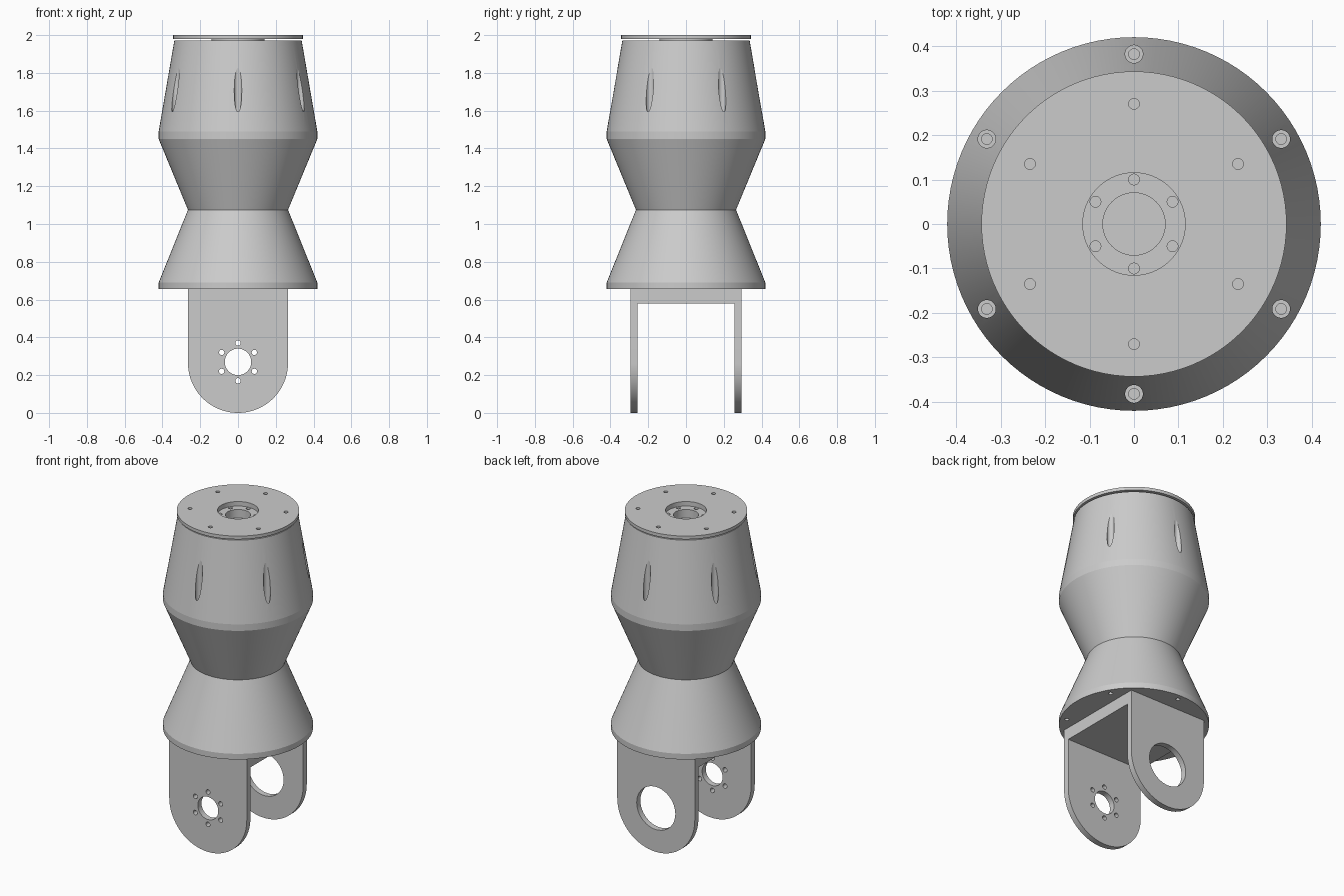
import bpy, bmesh
from math import sin, cos, pi, radians
from mathutils import Matrix, Vector

cube = bpy.data.objects.get("Cube")
if cube:
    bpy.data.objects.remove(cube, do_unlink=True)

grey = bpy.data.materials.new("plain grey")
grey.use_nodes = True
COLOUR = (0.6, 0.6, 0.6, 1)
grey.diffuse_color = COLOUR
grey.node_tree.nodes["Principled BSDF"].inputs["Base Color"].default_value = COLOUR


def to_object(name, bm):
    bmesh.ops.recalc_face_normals(bm, faces=bm.faces)
    mesh = bpy.data.meshes.new(name)
    bm.to_mesh(mesh)
    bm.free()
    mesh.materials.append(grey)
    ob = bpy.data.objects.new(name, mesh)
    bpy.context.collection.objects.link(ob)
    return ob


def lathe(name, profile, steps=96):
    bm = bmesh.new()
    verts = [bm.verts.new((r, 0, z)) for r, z in profile]
    edges = [bm.edges.new((a, b)) for a, b in zip(verts, verts[1:])]
    bmesh.ops.spin(bm, geom=verts + edges, cent=(0, 0, 0), axis=(0, 0, 1),
                   angle=2 * pi, steps=steps)
    bmesh.ops.remove_doubles(bm, verts=bm.verts, dist=1e-4)
    return to_object(name, bm)


def select(ob):
    bpy.ops.object.select_all(action='DESELECT')
    ob.select_set(True)
    bpy.context.view_layer.objects.active = ob


def drill(ob, holes, axis='Z'):
    """Cut round holes given as (centre, radius, length)."""
    bm = bmesh.new()
    turn = Matrix.Rotation(pi / 2, 4, 'X') if axis == 'Y' else Matrix()
    for centre, radius, length in holes:
        bmesh.ops.create_cone(bm, cap_ends=True, segments=48, radius1=radius,
                              radius2=radius, depth=length,
                              matrix=Matrix.Translation(centre) @ turn)
    cutter = to_object("hole_cutter", bm)
    cutter.hide_render = True
    mod = ob.modifiers.new("holes", 'BOOLEAN')
    mod.operation = 'DIFFERENCE'
    mod.solver = 'EXACT'
    mod.object = cutter
    select(ob)
    bpy.ops.object.modifier_apply(modifier=mod.name)
    bpy.data.objects.remove(cutter, do_unlink=True)


def ring(radius):
    """Six evenly spaced positions on a bolt circle."""
    return [(radius * cos(radians(a)), radius * sin(radians(a)))
            for a in range(30, 390, 60)]


def finish(ob):
    select(ob)
    bpy.ops.object.shade_smooth_by_angle(angle=radians(8))


# Lower flared housing, with screw holes underneath
lower = lathe("lower_housing", [(0, 0.655), (0.42, 0.655), (0.42, 0.69),
                                (0.265, 1.075), (0, 1.075)])
drill(lower, [(Vector((x, y, 0.65)), 0.012, 0.06) for x, y in ring(0.382)])

# Upper housing, with a sunken centre and vertical screw pockets in the taper
upper = lathe("upper_housing", [(0, 1.075), (0.265, 1.075), (0.42, 1.45),
                                (0.42, 1.49), (0.337, 1.972), (0.07, 1.972),
                                (0.07, 1.92), (0, 1.92)])
drill(upper, [(Vector((x, y, 1.8)), 0.02, 0.6) for x, y in ring(0.382)])
drill(upper, [(Vector((x, y, 1.5)), 0.012, 0.04) for x, y in ring(0.382)])
drill(upper, [(Vector((x, y, 1.97)), 0.012, 0.06) for x, y in ring(0.1)])

# Turning disc on a short hub
disc = lathe("top_disc", [(0.115, 1.97), (0.14, 1.97), (0.14, 1.98), (0.343, 1.98),
                          (0.343, 2.0), (0.115, 2.0), (0.115, 1.97)])
drill(disc, [(Vector((x, y, 1.99)), 0.012, 0.08) for x, y in ring(0.27)])

# Fork bracket: crosspiece and two round-ended arms
HALF, INNER, OUTER, PIVOT = 0.265, 0.257, 0.293, 0.265
bm = bmesh.new()
bmesh.ops.create_cube(bm, size=1, matrix=Matrix.Translation((0, 0, 0.62))
                      @ Matrix.Diagonal((2 * HALF, 2 * INNER, 0.08, 1)))
crosspiece = to_object("bracket_crosspiece", bm)


def arm(name, y0, y1):
    bm = bmesh.new()
    outline = [(HALF, 0.66), (-HALF, 0.66)]
    outline += [(-HALF * cos(pi * i / 48), PIVOT - HALF * sin(pi * i / 48))
                for i in range(49)]
    face = bm.faces.new([bm.verts.new((x, y0, z)) for x, z in outline])
    out = bmesh.ops.extrude_face_region(bm, geom=[face])
    moved = [v for v in out["geom"] if isinstance(v, bmesh.types.BMVert)]
    bmesh.ops.translate(bm, verts=moved, vec=(0, y1 - y0, 0))
    return to_object(name, bm)


front = arm("front_arm", -OUTER, -INNER)
mid = -(OUTER + INNER) / 2
drill(front, [(Vector((0, mid, 0.27)), 0.07, 0.1)]
      + [(Vector((x, mid, 0.27 + z)), 0.014, 0.1) for x, z in ring(0.1)], 'Y')

back = arm("back_arm", INNER, OUTER)
drill(back, [(Vector((0, -mid, 0.27)), 0.132, 0.1)], 'Y')

for part in (lower, upper, disc, crosspiece, front, back):
    finish(part)
